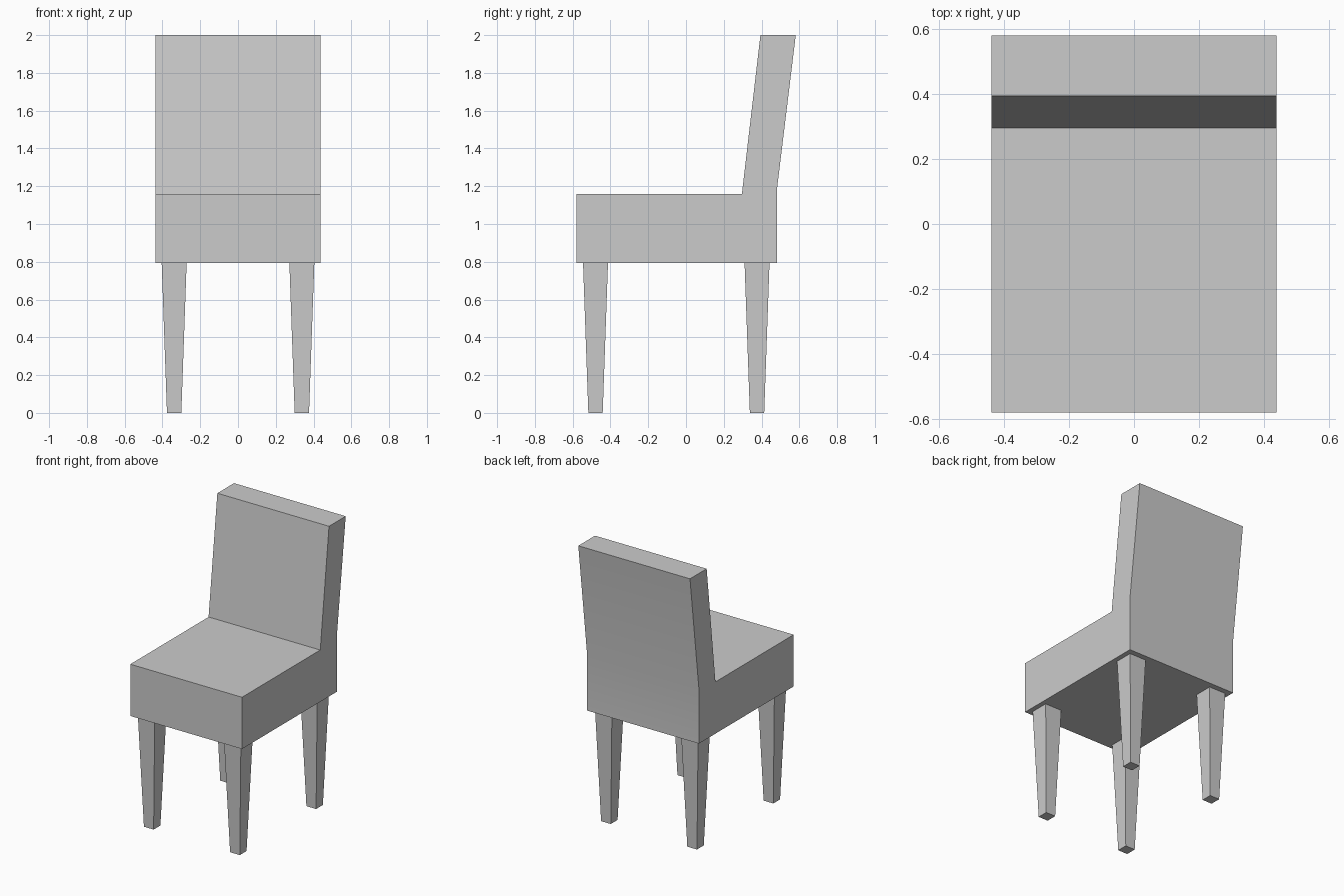
import bpy

if "Cube" in bpy.data.objects:
    bpy.data.objects.remove(bpy.data.objects["Cube"])

SEAT_BOTTOM = 0.793


def make_object(name, verts, faces):
    mesh = bpy.data.meshes.new(name)
    mesh.from_pydata(verts, [], faces)
    mesh.update()
    obj = bpy.data.objects.new(name, mesh)
    bpy.context.collection.objects.link(obj)
    return obj


def loft(name, start, end):
    """Closed solid between two matching outlines."""
    n = len(start)
    sides = [(i, (i + 1) % n, n + (i + 1) % n, n + i) for i in range(n)]
    caps = [tuple(reversed(range(n))), tuple(range(n, 2 * n))]
    return make_object(name, start + end, sides + caps)


# Seat and leaning backrest: one side profile (y, z) extruded across x
profile = [(-0.581, SEAT_BOTTOM), (0.481, SEAT_BOTTOM), (0.481, 1.18),
           (0.581, 2.0), (0.394, 2.0), (0.296, 1.16), (-0.581, 1.16)]
half_width = 0.438
seat = loft("seat_and_backrest",
            [(-half_width, y, z) for y, z in profile],
            [(half_width, y, z) for y, z in profile])

# Soft bend on the rear face, all other edges sharp
bpy.context.view_layer.objects.active = seat
seat.select_set(True)
bpy.ops.object.shade_smooth_by_angle()


def square(cx, cy, half, z):
    return [(cx + sx * half, cy + sy * half, z)
            for sx, sy in ((-1, -1), (1, -1), (1, 1), (-1, 1))]


# Four tapered square legs
for row, y in (("front", -0.479), ("rear", 0.376)):
    for side, x in (("left", -0.338), ("right", 0.338)):
        loft(f"{row}_leg_{side}", square(x, y, 0.038, 0.0),
             square(x, y, 0.066, SEAT_BOTTOM))

# Outward normals on the extruded body
import bmesh
for obj in bpy.context.collection.objects:
    bm = bmesh.new()
    bm.from_mesh(obj.data)
    bmesh.ops.recalc_face_normals(bm, faces=bm.faces)
    bm.to_mesh(obj.data)
    bm.free()
